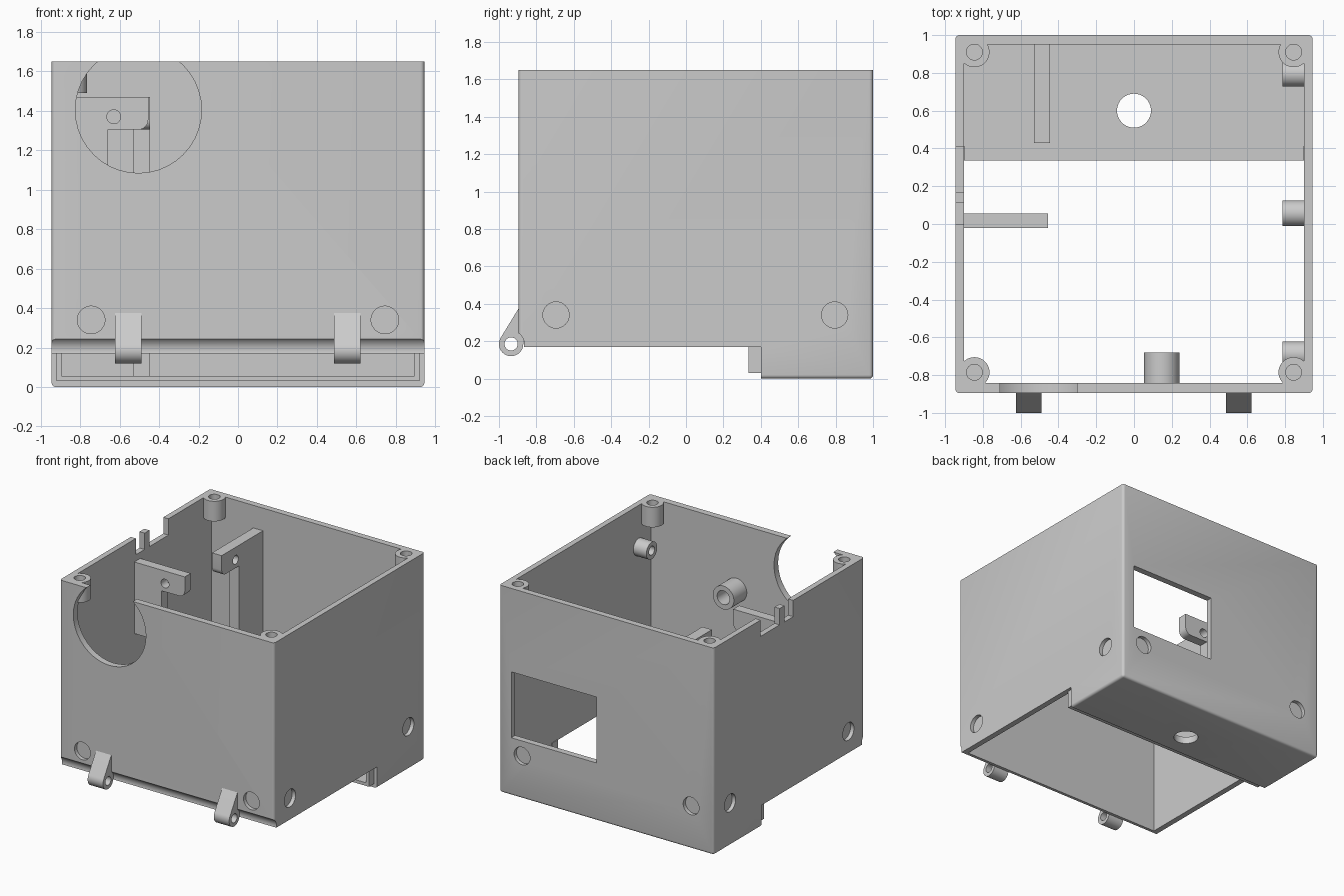
import bpy, bmesh, math
from mathutils import Vector, Matrix

cube = bpy.data.objects.get("Cube")
if cube:
    bpy.data.objects.remove(cube, do_unlink=True)

grey = bpy.data.materials.new("light grey plastic")
grey.use_nodes = True
grey.diffuse_color = (0.6, 0.6, 0.6, 1)
grey.node_tree.nodes["Principled BSDF"].inputs["Base Color"].default_value = (0.6, 0.6, 0.6, 1)

X, Y, Z = Vector((1, 0, 0)), Vector((0, 1, 0)), Vector((0, 0, 1))


def finish(name, bm):
    bmesh.ops.recalc_face_normals(bm, faces=bm.faces)
    mesh = bpy.data.meshes.new(name)
    bm.to_mesh(mesh)
    bm.free()
    mesh.materials.append(grey)
    ob = bpy.data.objects.new(name, mesh)
    bpy.context.scene.collection.objects.link(ob)
    return ob


def box(name, x0, x1, y0, y1, z0, z1, round_edges=0):
    bm = bmesh.new()
    size = Vector((x1 - x0, y1 - y0, z1 - z0))
    mid = Vector((x0 + x1, y0 + y1, z0 + z1)) / 2
    bmesh.ops.create_cube(bm, size=1, matrix=Matrix.Translation(mid) @ Matrix.Diagonal(size.to_4d()))
    if round_edges:
        # every edge except the open top rim
        edges = [e for e in bm.edges if min(v.co.z for v in e.verts) < z1 - 0.01]
        bmesh.ops.bevel(bm, geom=edges, offset=round_edges, segments=4, profile=0.5, affect='EDGES')
    return finish(name, bm)


def lathe(name, profile, base, axis, sides=40):
    """Spin (radius, height) points about an axis starting at base."""
    bm = bmesh.new()
    verts = [bm.verts.new((r, 0, h)) for r, h in profile]
    edges = [bm.edges.new(pair) for pair in zip(verts, verts[1:])]
    bmesh.ops.spin(bm, geom=verts + edges, cent=(0, 0, 0), axis=Z, angle=math.tau, steps=sides)
    bmesh.ops.remove_doubles(bm, verts=bm.verts, dist=1e-4)
    turn = Z.rotation_difference(axis).to_matrix().to_4x4()
    bmesh.ops.transform(bm, matrix=Matrix.Translation(Vector(base)) @ turn, verts=bm.verts)
    return finish(name, bm)


def rod(r, base, axis, length):
    return lathe("cutter", [(0, 0), (r, 0), (r, length), (0, length)], base, axis)


def boss(name, r, hole, length, base, axis):
    """Cylinder with a blind screw hole in its far end."""
    floor = length * 0.15
    return lathe(name, [(0, 0), (r, 0), (r, length), (hole, length), (hole, floor), (0, floor)], base, axis)


def prism(name, pts, origin, u, w, depth):
    """Extrude a (u, z) outline along w."""
    bm = bmesh.new()
    face = bm.faces.new([bm.verts.new(Vector(origin) + u * a + Z * b) for a, b in pts])
    new = bmesh.ops.extrude_face_region(bm, geom=[face])["geom"]
    bmesh.ops.translate(bm, vec=w * depth, verts=[v for v in new if isinstance(v, bmesh.types.BMVert)])
    return finish(name, bm)


def cut(ob, cutter):
    cutter.hide_render = True
    mod = ob.modifiers.new("cut", 'BOOLEAN')
    mod.operation, mod.solver, mod.object = 'DIFFERENCE', 'EXACT', cutter
    bpy.context.view_layer.objects.active = ob
    bpy.ops.object.modifier_apply(modifier=mod.name)
    bpy.data.objects.remove(cutter, do_unlink=True)


def arc(cx, cz, r, a0, a1, n):
    angles = [math.radians(a0 + (a1 - a0) * i / n) for i in range(n + 1)]
    return [(cx + r * math.cos(a), cz + r * math.sin(a)) for a in angles]


parts = []

# Housing shell: hollow box with a stepped, partly open underside
W, F, B, H = 0.945, -0.895, 1.0, 1.65
shell = box("housing", -W, W, F, B, 0, H, 0.02)
cut(shell, box("cutter", -0.9, 0.9, -0.843, 0.95, 0.055, 2))
cut(shell, box("cutter", -1.2, 1.2, -1.2, 0.4, -0.5, 0.17))
# hinge groove, round cable opening, rear window, floor hole
cut(shell, rod(0.07, (-1.2, -0.935, 0.185), X, 2.4))
cut(shell, rod(0.32, (-0.505, -1.1, 1.405), Y, 0.27))
cut(shell, box("cutter", 0.09, 0.84, 0.9, 1.1, 0.46, 0.985))
cut(shell, rod(0.09, (0, 0.6, -0.1), Z, 0.3))
# rim notches either side of a small tab
for y0, y1 in ((0.0, 0.11), (0.17, 0.41)):
    cut(shell, box("cutter", -1.1, -0.88, y0, y1, 1.52, 2))
# shallow round pockets on all four sides
for s in (-1, 1):
    cut(shell, rod(0.07, (s * 0.745, F - 0.1, 0.34), Y, 0.13))
    cut(shell, rod(0.07, (s * 0.745, B + 0.1, 0.34), -Y, 0.13))
    for y in (-0.695, 0.795):
        cut(shell, rod(0.07, (s * (W + 0.1), y, 0.34), X * -s, 0.13))
parts.append(shell)

# U-shaped locating lip in front of the floor
lip = box("floor_lip", -0.92, 0.92, 0.335, 0.41, 0.03, 0.175)
cut(lip, box("cutter", -0.895, 0.895, 0.2, 0.6, 0.055, 0.5))
parts.append(lip)

# Corner screw bosses
for sx, side in ((-1, "right"), (1, "left")):
    for y, end in ((-0.785, "front"), (0.91, "back")):
        parts.append(boss(f"corner_boss_{end}_{side}", 0.08, 0.042, 0.16, (sx * 0.845, y, H - 0.16), Z))

# Screw bosses on the left wall and the front wall
for i, (y, z) in enumerate(((-0.69, 1.32), (0.057, 0.55), (0.795, 1.32))):
    parts.append(boss(f"wall_boss_{i + 1}", 0.068, 0.035, 0.135, (0.92, y, z), -X))
parts.append(boss("front_boss", 0.093, 0.055, 0.18, (0.147, -0.86, 1.12), Y))


# Upright brackets with a drilled arm
def bracket(name, origin, u, w, depth, length, leg, foot):
    outline = [(0, 1.47)] + arc(0.05, 1.355, 0.05, 180, 270, 6)
    outline += [(leg, 1.305), (leg, foot), (length, foot), (length, 1.47)]
    ob = prism(name, outline, origin, u, w, depth)
    cut(ob, rod(0.035, Vector(origin) + u * 0.175 + Z * 1.37 - w * 0.1, w, 0.3))
    parts.append(ob)


bracket("side_bracket", (-0.455, -0.02, 0), -X, Y, 0.075, 0.46, 0.205, 0.9)
bracket("rear_bracket", (-0.53, 0.43, 0), Y, X, 0.085, 0.53, 0.22, 0.04)

# Hinge lugs
for x, side in ((-0.625, "right"), (0.487, "left")):
    outline = arc(-0.935, 0.185, 0.065, 148, 360, 28) + [(-0.87, 0.375), (-0.895, 0.375)]
    lug = prism("hinge_lug_" + side, outline, (x, 0, 0), Y, X, 0.135)
    cut(lug, rod(0.035, (x - 0.1, -0.935, 0.185), X, 0.4))
    parts.append(lug)

# Smooth curved surfaces, keep sharp edges
bpy.ops.object.select_all(action='DESELECT')
for ob in parts:
    ob.select_set(True)
bpy.context.view_layer.objects.active = shell
bpy.ops.object.shade_smooth_by_angle(angle=math.radians(30))
